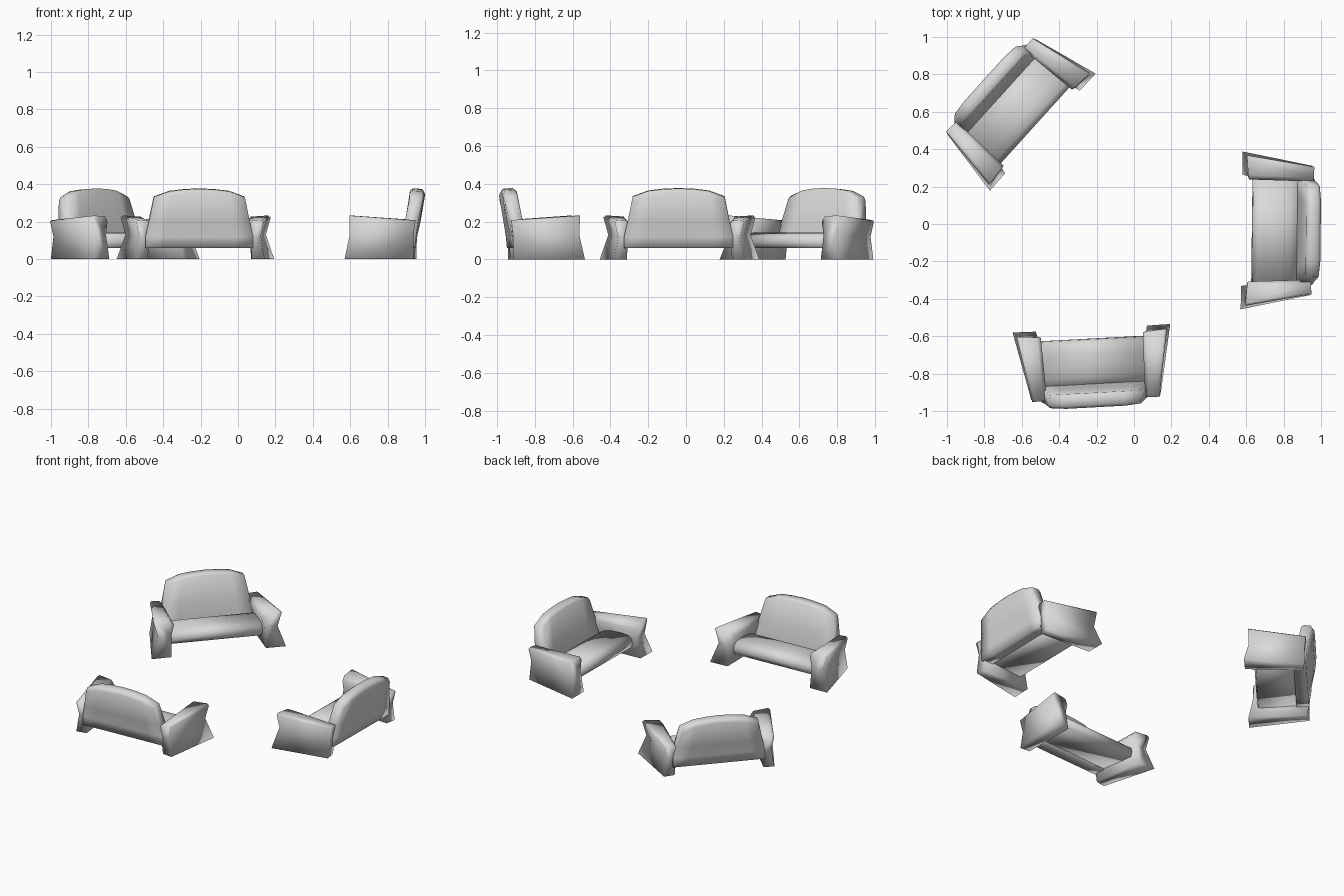
import bpy, bmesh, math
from mathutils import Vector

cube = bpy.data.objects.get("Cube")
if cube:
    bpy.data.objects.remove(cube, do_unlink=True)

fabric = bpy.data.materials.new("light_grey_fabric")
fabric.use_nodes = True
grey = (0.7, 0.7, 0.7, 1)
fabric.diffuse_color = grey
fabric.node_tree.nodes["Principled BSDF"].inputs["Base Color"].default_value = grey


def loft(name, sections):
    """Skin a row of matching closed outlines and cap both ends, softly shaded."""
    bm = bmesh.new()
    rings = [[bm.verts.new(Vector(p)) for p in s] for s in sections]
    n = len(rings[0])
    for a, b in zip(rings, rings[1:]):
        for i in range(n):
            j = (i + 1) % n
            bm.faces.new((a[i], a[j], b[j], b[i]))
    bm.faces.new(rings[0])
    bm.faces.new(rings[-1])
    bmesh.ops.recalc_face_normals(bm, faces=bm.faces[:])
    mesh = bpy.data.meshes.new(name)
    bm.to_mesh(mesh)
    bm.free()
    mesh.shade_smooth()
    mesh.materials.append(fabric)
    return mesh


# Seat: crowned cushion with a rolled front edge, falling away at the back
seat_profile = [(-.15, .06), (-.16, .09), (-.155, .118), (-.13, .137), (-.08, .143),
                (-.01, .14), (.045, .125), (.085, .1), (.1, .07)]
seat = loft("seat", [[(x, y, z) for y, z in seat_profile] for x in (-.287, .287)])


# Backrest: leaning slab with an arched top, narrower at its upper corners
def back_section(low, high, top, pull):
    mid = low + (high - low) * .4
    return [(low, .082, .06), (low, .082, .1), (mid, .105, .2), (high, .13, top - .012),
            (high, .145, top), (high, .195 - pull, top - .003), (high, .208 - pull, top - .025),
            (mid, .184 - pull, .2), (low, .165, .12), (low, .16, .06)]


half_back = [(.1, .085, .374, 0), (.19, .16, .365, 0), (.288, .243, .335, .008)]
columns = [(-a, -b, c, d) for a, b, c, d in reversed(half_back)] + [(0, 0, .378, 0)] + half_back
backrest = loft("backrest", [back_section(*c) for c in columns])

# Arms: waisted sides with a rolled top, splayed outward to the front
arm_front = [(.422, -.215, 0), (.376, -.188, .13), (.402, -.19, .222), (.388, -.19, .233),
             (.295, -.182, .227), (.273, -.178, .2), (.292, -.185, .13), (.297, -.213, 0)]
arm_rear = [(.35, .16, 0), (.33, .16, .12), (.345, .17, .2), (.333, .17, .208),
            (.285, .168, .205), (.266, .165, .18), (.275, .16, .12), (.282, .15, 0)]


def arm(name, side, trim):
    rear = [(x - trim, y - trim, z) for x, y, z in arm_rear]
    return loft(name, [[(x * side, y, z) for x, y, z in ring] for ring in (arm_front, rear)])


parts = [seat, backrest, arm("left_arm", 1, .008), arm("right_arm", -1, 0)]

# Three identical sofas facing a shared middle
sofas = {"front_sofa": ((-.216, -.772, 0), 183.1),
         "left_sofa": ((.79, -.037, 0), 269.3),
         "rear_sofa": ((-.647, .635, 0), 47.9)}
for sofa, (place, turn) in sofas.items():
    for mesh in parts:
        obj = bpy.data.objects.new(f"{sofa}_{mesh.name}", mesh)
        obj.location = place
        obj.rotation_euler.z = math.radians(turn)
        bpy.context.collection.objects.link(obj)
